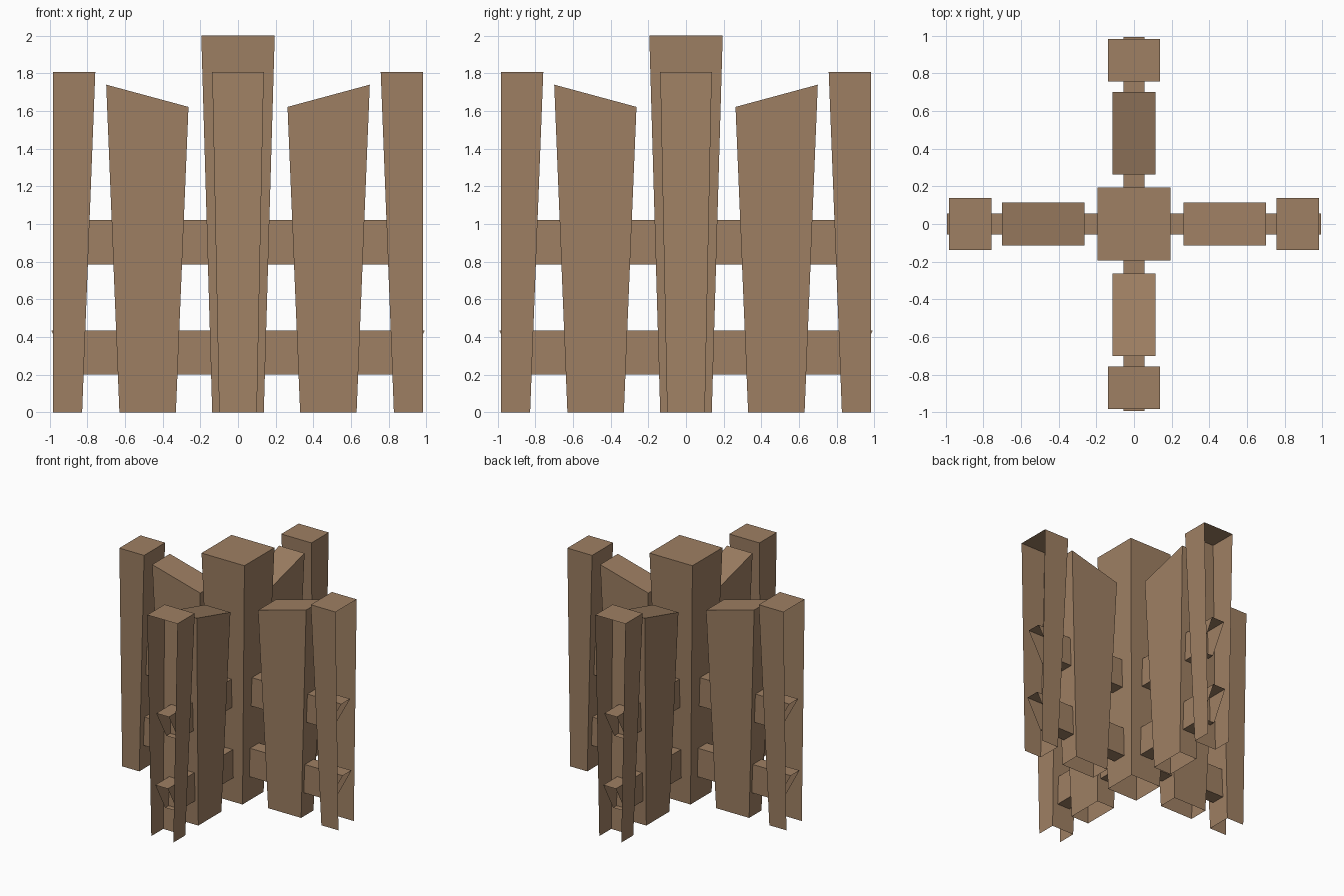
import bpy, bmesh, math
from mathutils import Matrix

if "Cube" in bpy.data.objects:
    bpy.data.objects.remove(bpy.data.objects["Cube"])

wood = bpy.data.materials.new("brown wood")
wood.diffuse_color = (0.345, 0.215, 0.125, 1)
wood.use_nodes = True
wood.node_tree.nodes["Principled BSDF"].inputs["Base Color"].default_value = wood.diffuse_color


def block(name, bottom, top, open_sides, angle=0.0):
    """Six-sided block running along +x, turned about z.
    bottom / top: (x0, z0, x1, z1, half_width); open_sides are left out."""
    bm = bmesh.new()
    v = []
    for x0, z0, x1, z1, w in (bottom, top):
        for x, y, z in ((x0, -w, z0), (x1, -w, z1), (x1, w, z1), (x0, w, z0)):
            v.append(bm.verts.new((x, y, z)))
    sides = {
        "bottom": (3, 2, 1, 0), "top": (4, 5, 6, 7),
        "left": (0, 1, 5, 4), "outer": (1, 2, 6, 5),
        "right": (2, 3, 7, 6), "inner": (3, 0, 4, 7),
    }
    for side, idx in sides.items():
        if side not in open_sides:
            bm.faces.new([v[i] for i in idx])
    bm.transform(Matrix.Rotation(angle, 4, 'Z'))
    mesh = bpy.data.meshes.new(name)
    bm.to_mesh(mesh)
    bm.free()
    mesh.materials.append(wood)
    obj = bpy.data.objects.new(name, mesh)
    bpy.context.collection.objects.link(obj)
    return obj


# Tall centre post, wider at the top, hollow underneath
block("centre_post", (-0.137, 0, 0.137, 0, 0.137),
      (-0.195, 2, 0.195, 2, 0.195), {"bottom"})

# Four identical fence arms
for k in range(4):
    a = k * math.pi / 2
    # Slanted-top plank
    block("plank", (0.33, 0, 0.63, 0, 0.08),
          (0.263, 1.622, 0.70, 1.74, 0.115), {"bottom"}, a)
    # Half post, open on its outer side
    block("end_post", (0.828, 0, 0.983, 0, 0.10),
          (0.758, 1.808, 0.983, 1.808, 0.137), {"bottom", "outer"}, a)
    # Rails with slanted open ends
    for name, z0, z1, low, tip in (("lower_rail", 0.20, 0.435, 0.865, 0.993),
                                   ("upper_rail", 0.785, 1.02, 0.85, 0.98)):
        block(name, (0.13, z0, low, z0, 0.057),
              (0.13, z1, tip, z1, 0.057), {"inner", "outer"}, a)
